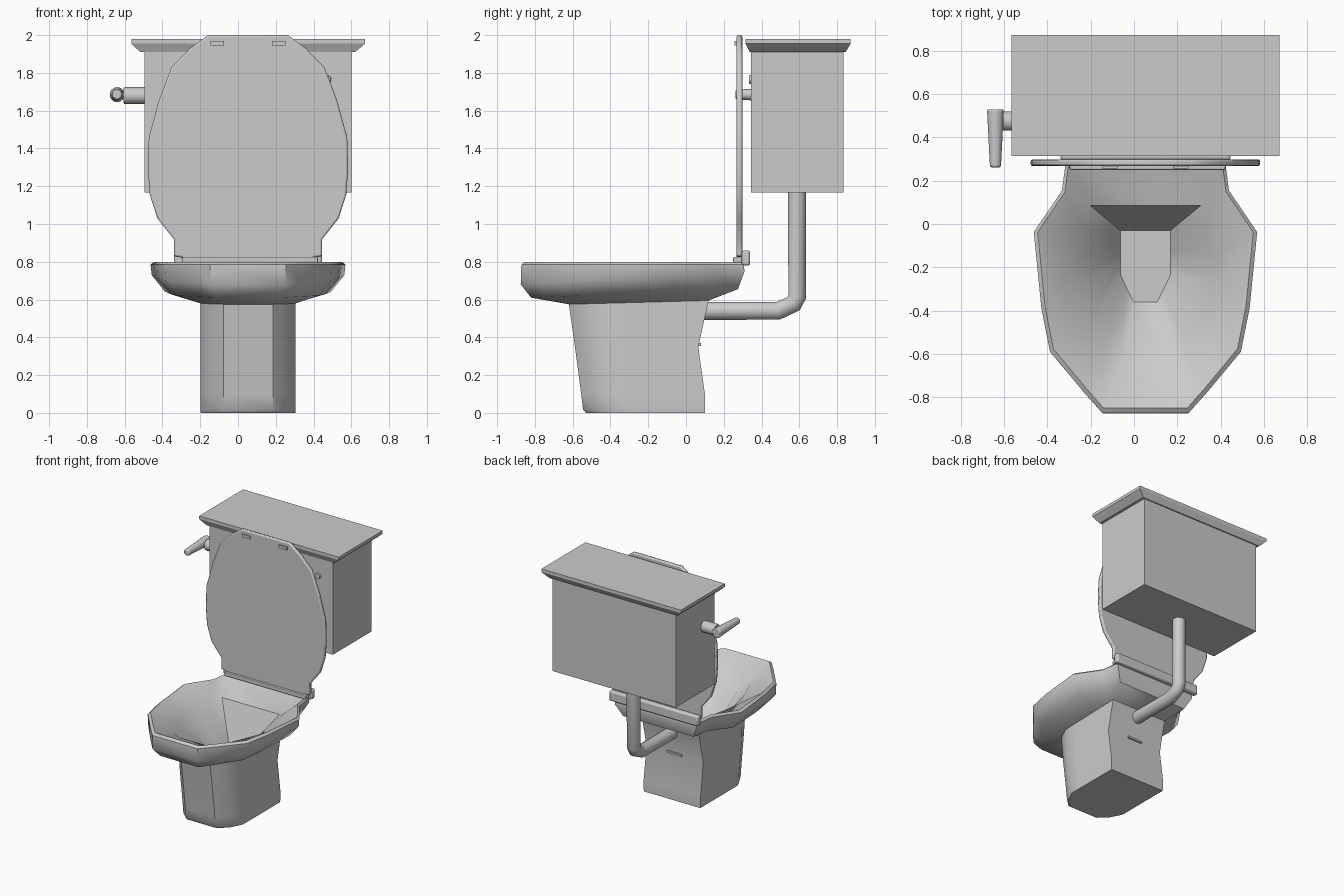
import bpy, bmesh, math
from mathutils import Vector

if "Cube" in bpy.data.objects:
    bpy.data.objects.remove(bpy.data.objects["Cube"])

CX = 0.053  # mirror plane of the fixture


def finish(name, bm, smooth=None, bevel=0, segs=2):
    bmesh.ops.recalc_face_normals(bm, faces=bm.faces)
    me = bpy.data.meshes.new(name)
    bm.to_mesh(me)
    bm.free()
    ob = bpy.data.objects.new(name, me)
    bpy.context.collection.objects.link(ob)
    if bevel:
        m = ob.modifiers.new("bevel", 'BEVEL')
        m.width, m.segments, m.limit_method = bevel, segs, 'ANGLE'
        m.angle_limit = math.radians(40)
    if smooth:
        bpy.ops.object.select_all(action='DESELECT')
        ob.select_set(True)
        bpy.context.view_layer.objects.active = ob
        bpy.ops.object.shade_smooth_by_angle(angle=math.radians(smooth))
    return ob


def loft(name, rings, **kw):
    """Skin closed rings of equal length and cap both ends."""
    bm = bmesh.new()
    vs = [[bm.verts.new(p) for p in r] for r in rings]
    n = len(rings[0])
    for a, b in zip(vs, vs[1:]):
        for i in range(n):
            j = (i + 1) % n
            bm.faces.new((a[i], a[j], b[j], b[i]))
    bm.faces.new(vs[0])
    bm.faces.new(vs[-1])
    return finish(name, bm, **kw)


def rect(x0, x1, y0, y1, z):
    return [(x0, y0, z), (x1, y0, z), (x1, y1, z), (x0, y1, z)]


def box(name, x0, x1, y0, y1, z0, z1, **kw):
    return loft(name, [rect(x0, x1, y0, y1, z0), rect(x0, x1, y0, y1, z1)], **kw)


def rod(name, a, b, r0, r1, segs=14, **kw):
    a, b = Vector(a), Vector(b)
    bm = bmesh.new()
    bmesh.ops.create_cone(bm, cap_ends=True, segments=segs, radius1=r0, radius2=r1,
                          depth=(b - a).length)
    q = (b - a).to_track_quat('Z', 'Y')
    for v in bm.verts:
        v.co = q @ v.co + (a + b) / 2
    return finish(name, bm, smooth=40, **kw)


# Half outlines (half width, y), back to front
RIM = [(.365, .30), (.385, .15), (.515, -.04), (.48, -.39), (.44, -.59), (.285, -.775), (.2, -.87)]
FOOT = [(.25, .10), (.25, .0), (.25, -.15), (.25, -.28), (.25, -.38), (.2, -.48), (.13, -.545)]
HOLE = [(.255, .085), (.28, -.03), (.305, -.14), (.335, -.28), (.26, -.455), (.19, -.62), (.115, -.655)]
DRAIN = [(.115, -.03), (.115, -.08), (.115, -.13), (.115, -.18), (.115, -.235), (.085, -.30), (.055, -.36)]


def ring(half, w, yb, yf, zb, zf=None):
    """Mirrored outline fitted to half width w, y range and (tilted) height."""
    zf = zb if zf is None else zf
    s = w / max(p[0] for p in half)
    b, f = half[0][1], half[-1][1]
    pts = []
    for x, y in half:
        t = (y - b) / (f - b)
        pts.append((x * s, yb + t * (yf - yb), zb + t * (zf - zb)))
    return ([(CX + x, y, z) for x, y, z in pts] +
            [(CX - x, y, z) for x, y, z in reversed(pts)])


# Pedestal, rim and hollow basin as one skin
loft("bowl", [
    ring(FOOT, .25, .10, -.53, 0),
    ring(FOOT, .252, .10, -.545, .015),
    ring(FOOT, .252, .10, -.555, .1),
    ring(FOOT, .252, .065, -.588, .35),
    ring(FOOT, .252, .12, -.62, .595, .575),
    ring(RIM, .44, .275, -.82, .655, .61),
    ring(RIM, .51, .31, -.875, .75, .68),
    ring(RIM, .516, .305, -.872, .785),
    ring(RIM, .498, .295, -.85, .80),
    ring(HOLE, .335, .085, -.655, .71),
    ring(DRAIN, .115, -.03, -.36, .43),
], smooth=40)
box("back_ledge", CX - .065, CX + .065, .05, .08, .355, .37)

# Raised cover: half outline (half width, z)
COVER = [(.345, .80), (.35, .825), (.393, .83), (.393, .92), (.48, 1.03), (.52, 1.155), (.53, 1.29),
         (.525, 1.46), (.47, 1.66), (.405, 1.83), (.305, 1.93), (.212, 2.0)]


def slab(y):
    return [(CX + x, y, z) for x, z in COVER] + [(CX - x, y, z) for x, z in reversed(COVER)]


loft("cover", [slab(.268), slab(.298)], smooth=40, bevel=.009)
for side in (-1, 1):
    x = CX + side * .163
    box("cover_pad", x - .035, x + .035, .256, .275, 1.945, 1.968)

# Hinge behind the cover
box("hinge_base", CX - .35, CX + .37, .25, .30, .795, .826, bevel=.006)
box("hinge_bar", CX - .393, CX + .393, .295, .34, .78, .86, smooth=40, bevel=.012)

# Tank with its flared lid
box("tank", -.495, .60, .345, .835, 1.167, 1.915)
loft("tank_lid", [
    rect(-.515, .62, .337, .845, 1.91),
    rect(-.545, .65, .325, .86, 1.935),
    rect(-.565, .672, .315, .872, 1.955),
    rect(-.565, .672, .315, .872, 1.98),
])
rod("tank_bolt", (.47, .36, 1.765), (.47, .333, 1.765), .026, .022, 10)

# Flush handle
rod("handle_stem", (-.48, .475, 1.68), (-.605, .475, 1.68), .045, .045, bevel=.006)
rod("handle_lever", (-.64, .53, 1.685), (-.64, .262, 1.685), .04, .026, bevel=.008)

# Supply pipe
cu = bpy.data.curves.new("pipe", 'CURVE')
cu.dimensions, cu.bevel_depth, cu.bevel_resolution, cu.use_fill_caps = '3D', .05, 3, True
sp = cu.splines.new('POLY')
path = [(.06, .54), (.486, .54), (.57, .578), (.588, .615), (.588, 1.18)]
sp.points.add(len(path) - 1)
for p, (y, z) in zip(sp.points, path):
    p.co = (CX, y, z, 1)
bpy.context.collection.objects.link(bpy.data.objects.new("pipe", cu))
